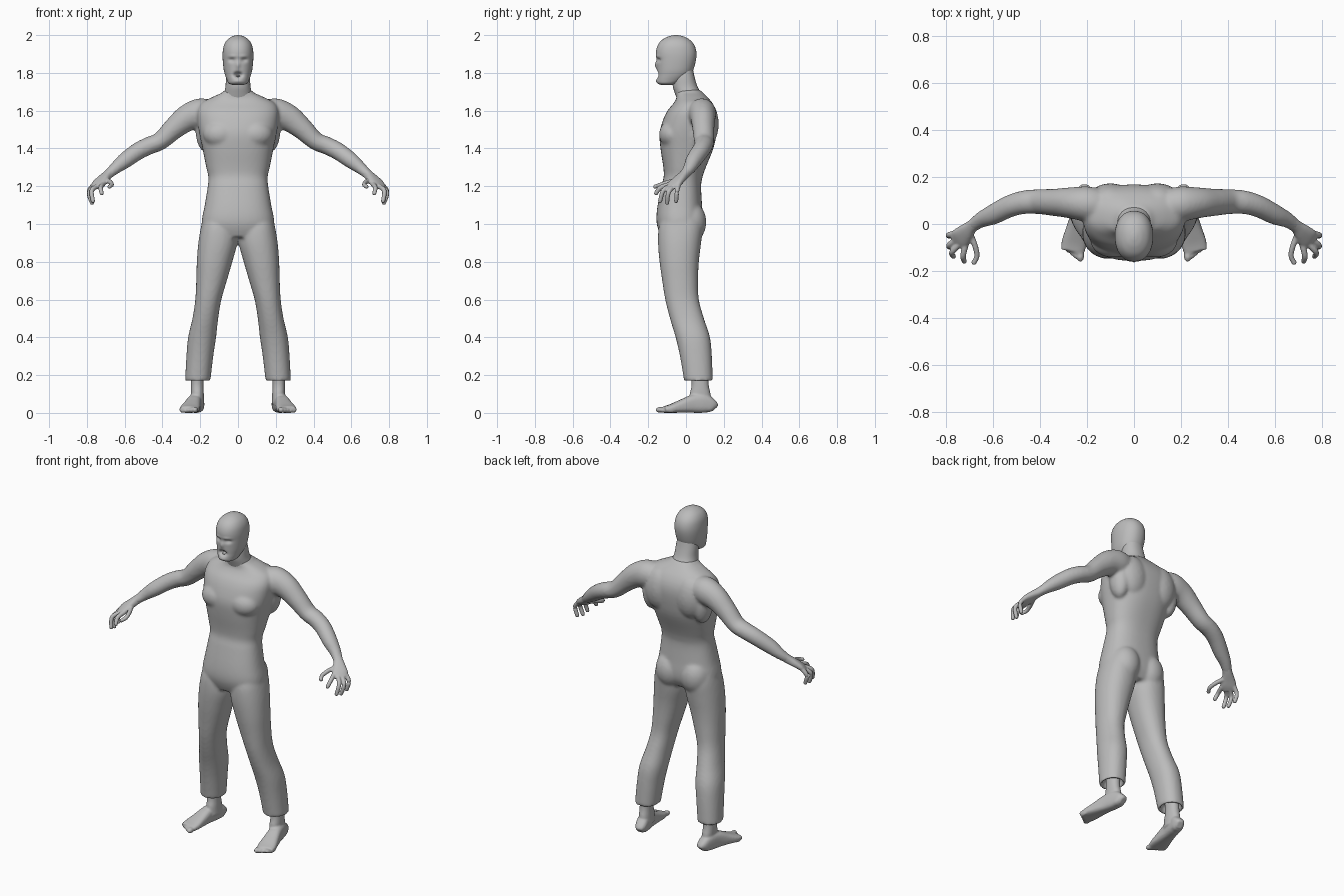
import bpy, bmesh, math
from mathutils import Vector

grey = bpy.data.materials.new("plain grey")
grey.diffuse_color = (0.5, 0.5, 0.5, 1)
Z = Vector((0, 0, 1))


def catmull(rows, n):
    """Resample rows of numbers smoothly, n steps per span."""
    out = []
    for i in range(len(rows) - 1):
        a, b, c, d = (rows[max(0, min(len(rows) - 1, i + k))] for k in (-1, 0, 1, 2))
        for j in range(n):
            t = j / n
            out.append([0.5 * (2*q + (r-p)*t + (2*p-5*q+4*r-s)*t*t + (3*q-p-3*r+s)*t**3)
                        for p, q, r, s in zip(a, b, c, d)])
    return out + [list(rows[-1])]


def skin(bm, rings, seg, power):
    """Closed tube through rings of (centre, side vector, up vector)."""
    prev = first = None
    for c, u, v in rings:
        ring = []
        for k in range(seg):
            a = 2 * math.pi * k / seg
            ca, sa = math.cos(a), math.sin(a)
            ring.append(bm.verts.new(c + u * math.copysign(abs(ca) ** (2/power), ca)
                                     + v * math.copysign(abs(sa) ** (2/power), sa)))
        if prev:
            for k in range(seg):
                m = (k + 1) % seg
                bm.faces.new((prev[k], prev[m], ring[m], ring[k]))
        else:
            first = ring
        prev = ring
    bm.faces.new(first[::-1])
    bm.faces.new(prev)


def column(bm, rows, s=1, n=4, seg=40, power=2.2, extra=()):
    """Upright form; rows are z, centre x, half width, front y, back y."""
    rows = catmull(rows, n) + list(extra)
    skin(bm, [(Vector((s*x, (f+b)/2, z)), Vector((w, 0, 0)), Vector((0, (b-f)/2, 0)))
              for z, x, w, f, b in rows], seg, power)


def limb(bm, rows, s=1, n=5, seg=24, power=2):
    """Form along a path; rows are x, y, z, sideways radius, vertical radius."""
    rows = catmull(rows, n)
    pts = [Vector((s*r[0], r[1], r[2])) for r in rows]
    rings = []
    for i, r in enumerate(rows):
        t = (pts[min(i+1, len(pts)-1)] - pts[max(i-1, 0)]).normalized()
        u = t.cross(Z).normalized()
        rings.append((pts[i], u * r[3], u.cross(t) * r[4]))
    skin(bm, rings, seg, power)


def blob(bm, c, r):
    """Ellipsoid."""
    res = bmesh.ops.create_uvsphere(bm, u_segments=24, v_segments=14, radius=1)
    for v in res["verts"]:
        v.co = Vector((c[0] + v.co.x*r[0], c[1] + v.co.y*r[1], c[2] + v.co.z*r[2]))


def finish(bm, name, voxel=0, iterations=3):
    bmesh.ops.recalc_face_normals(bm, faces=bm.faces)
    for f in bm.faces:
        f.smooth = True
    me = bpy.data.meshes.new(name)
    bm.to_mesh(me)
    bm.free()
    me.materials.append(grey)
    ob = bpy.data.objects.new(name, me)
    bpy.context.collection.objects.link(ob)
    if voxel:
        m = ob.modifiers.new("merge", 'REMESH')
        m.mode, m.voxel_size, m.use_smooth_shade = 'VOXEL', voxel, True
        m = ob.modifiers.new("soften", 'SMOOTH')
        m.factor, m.iterations = 0.5, iterations
    return ob


# Body: torso, arms and trouser legs merged into one skin
bm = bmesh.new()
column(bm, [(.93, 0, .17, -.13, .06), (.98, 0, .19, -.15, .085), (1.03, 0, .19, -.157, .09),
            (1.1, 0, .176, -.15, .085), (1.2, 0, .16, -.13, .08), (1.25, 0, .157, -.118, .088),
            (1.3, 0, .168, -.12, .105), (1.4, 0, .188, -.135, .145), (1.48, 0, .205, -.14, .162),
            (1.55, 0, .215, -.122, .168), (1.6, 0, .215, -.098, .16), (1.64, 0, .195, -.065, .14),
            (1.67, 0, .14, -.05, .115), (1.695, 0, .085, -.052, .09), (1.71, 0, .07, -.05, .075)],
       power=2.4, seg=56)
for s in (1, -1):
    limb(bm, [(.14, .075, 1.585, .07, .07), (.2, .085, 1.585, .075, .08), (.27, .09, 1.56, .066, .071),
              (.34, .092, 1.505, .058, .058), (.41, .095, 1.44, .053, .048), (.47, .092, 1.415, .05, .047),
              (.53, .075, 1.385, .047, .046), (.6, .04, 1.335, .043, .042), (.65, .018, 1.295, .034, .032),
              (.69, -.01, 1.26, .027, .024)], s)
    column(bm, [(1.03, .1, .085, -.13, .08), (.98, .102, .095, -.145, .088), (.9, .107, .103, -.148, .08),
                (.8, .124, .094, -.14, .068), (.7, .14, .081, -.126, .064), (.6, .157, .069, -.11, .068),
                (.5, .173, .068, -.085, .095), (.4, .19, .074, -.055, .127), (.3, .202, .071, -.032, .137),
                (.17, .213, .067, -.01, .142)], s,
           extra=[(.17, .213, .054, .005, .128), (.21, .212, .05, .01, .125)])
    blob(bm, (s*.085, .02, 1.01), (.088, .088, .11))         # buttocks
    blob(bm, (s*.09, -.07, 1.475), (.095, .073, .075))       # chest muscle
    blob(bm, (s*.10, .10, 1.53), (.10, .073, .13))           # shoulder blade
    blob(bm, (s*.17, .08, 1.50), (.055, .065, .12))          # flank muscle under arm
finish(bm, "body", .009, 6)

# Neck
bm = bmesh.new()
column(bm, [(1.83, 0, .055, -.07, .035), (1.78, 0, .063, -.07, .045), (1.73, 0, .066, -.07, .06),
            (1.69, 0, .074, -.058, .08), (1.64, 0, .085, -.04, .1)])
finish(bm, "neck")

# Head: smooth skull with the face pressed in and pulled out
bm = bmesh.new()
column(bm, [(1.737, 0, .032, -.135, -.06), (1.745, 0, .05, -.15, -.04), (1.765, 0, .06, -.155, -.005),
            (1.79, 0, .069, -.154, .024), (1.82, 0, .076, -.154, .04), (1.87, 0, .081, -.156, .053),
            (1.91, 0, .081, -.159, .055), (1.945, 0, .075, -.15, .045), (1.972, 0, .06, -.13, .024),
            (1.99, 0, .037, -.1, -.005), (1.998, 0, .015, -.073, -.033), (2.0, 0, .003, -.056, -.05)],
       n=7, seg=72)
face = [(.033, 1.868, .017, .010, .013), (-.033, 1.868, .017, .010, .013),  # eye sockets
        (.03, 1.888, .022, .008, -.004), (-.03, 1.888, .022, .008, -.004),  # brow
        (0, 1.842, .010, .018, -.010),                                      # nose
        (0, 1.790, .019, .013, .032),                                       # open mouth
        (0, 1.755, .030, .010, -.005)]                                      # chin
for v in bm.verts:
    if v.co.y < -.07:
        x, z = v.co.x, v.co.z
        v.co.y += sum(a * math.exp(-((x-cx)/sx)**2 - ((z-cz)/sz)**2) for cx, cz, sx, sz, a in face)
finish(bm, "head")
for side, s in (("right", 1), ("left", -1)):
    bm = bmesh.new()
    blob(bm, (s*.033, -.124, 1.867), (.013, .012, .008))
    finish(bm, side + "_eye")
bm = bmesh.new()
blob(bm, (0, -.128, 1.783), (.013, .016, .006))
finish(bm, "tongue")

# Hands: flat palm, four curled fingers and a thumb
fingers = [[(.715, -.085, 1.21), (.727, -.135, 1.193), (.722, -.158, 1.163)],
           [(.738, -.08, 1.203), (.774, -.12, 1.178), (.768, -.137, 1.122)],
           [(.75, -.062, 1.203), (.788, -.092, 1.168), (.773, -.1, 1.112)],
           [(.762, -.04, 1.208), (.79, -.048, 1.172), (.778, -.052, 1.122)],
           [(.70, -.035, 1.235), (.677, -.09, 1.222), (.668, -.135, 1.208), (.68, -.163, 1.198)]]
for side, s in (("right", 1), ("left", -1)):
    bm = bmesh.new()
    limb(bm, [(.66, .012, 1.287, .028, .026), (.69, -.01, 1.26, .027, .024), (.715, -.035, 1.237, .037, .022),
              (.738, -.06, 1.213, .045, .019), (.756, -.077, 1.195, .036, .013)], s, power=2.4)
    for path in fingers:
        limb(bm, [(*p, .0135 - .001*i, .0135 - .001*i) for i, p in enumerate(path)], s, seg=14)
        blob(bm, (s*path[-1][0], *path[-1][1:]), (.0115, .0115, .0115))
    finish(bm, side + "_hand", .005, 2)

# Feet: sole wedge, ankle and five toes
for side, s in (("right", 1), ("left", -1)):
    bm = bmesh.new()
    heel, way = Vector((.207, .153, 0)), Vector((.2, -.98, 0)).normalized()
    across = Vector((-way.y, way.x, 0))
    rows = []
    for d, w, h in [(0, .018, .045), (.015, .032, .07), (.06, .037, .1), (.12, .039, .095),
                    (.18, .046, .07), (.235, .053, .047), (.275, .05, .034)]:
        p = heel + way * d
        rows.append((p.x, p.y, h/2, w, h/2))
    limb(bm, rows, s, power=2.8)
    column(bm, [(.05, .212, .034, .02, .135), (.1, .215, .034, .02, .13), (.15, .216, .033, .03, .12),
                (.23, .214, .034, .025, .12)], s)
    for i in range(5):
        p = heel + way * (.287 - .009*i) + across * (-.037 + .019*i)
        r = .016 - .0015*i
        blob(bm, (s*p.x, p.y, r), (r, .026, r))
    for v in bm.verts:
        v.co.z = max(v.co.z, 0)
    finish(bm, side + "_foot", .006, 2)
